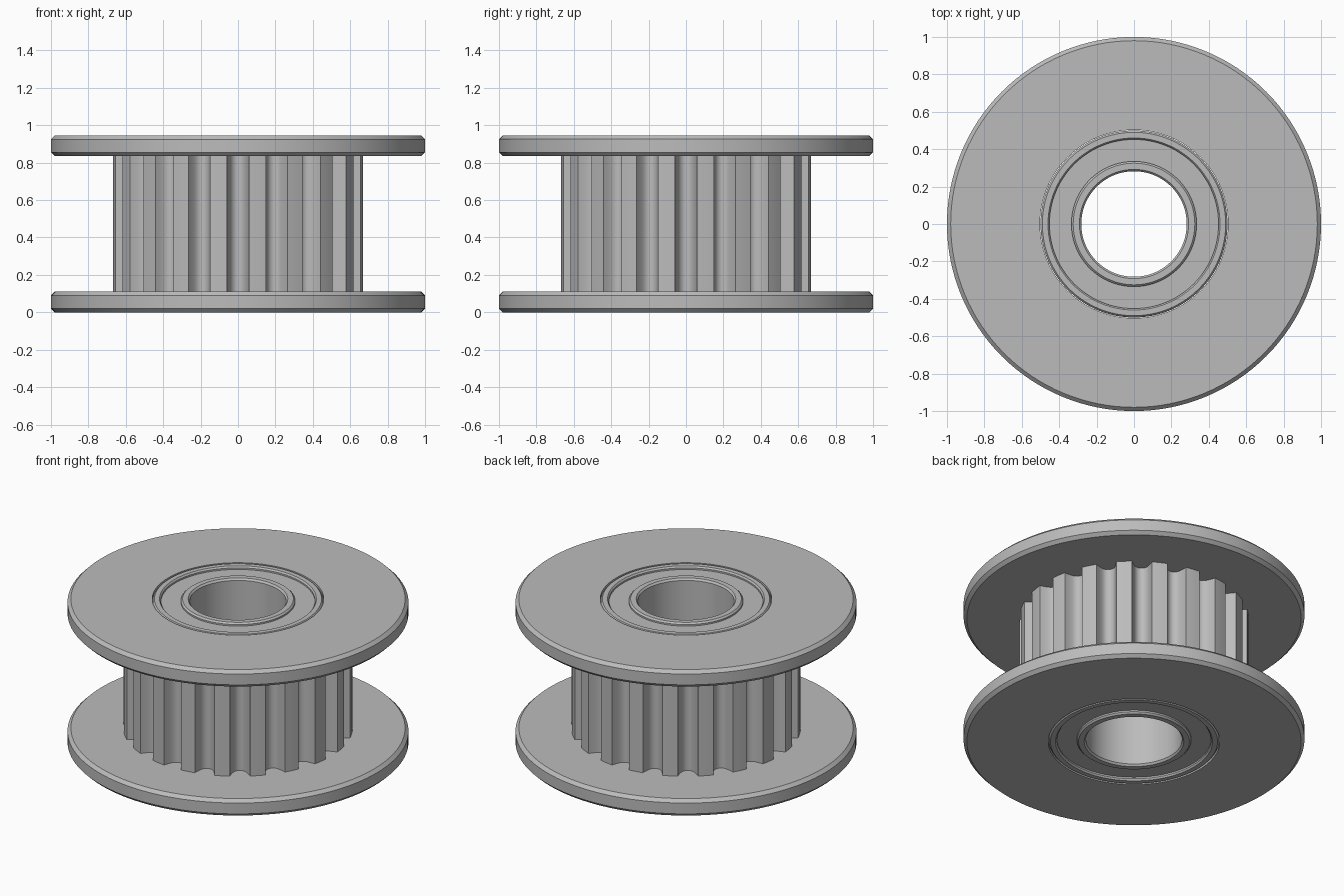
import bpy, bmesh, math

cube = bpy.data.objects.get("Cube")
if cube:
    bpy.data.objects.remove(cube, do_unlink=True)

HEIGHT = 0.945
FLANGE = 0.11
CHAMFER = 0.02
TEETH = 20
SEGMENTS = 128

metal = bpy.data.materials.new("grey metal")
metal.use_nodes = True
grey = (0.5, 0.5, 0.5, 1)
metal.diffuse_color = grey
metal.node_tree.nodes["Principled BSDF"].inputs["Base Color"].default_value = grey


def finish(name, bm):
    bmesh.ops.recalc_face_normals(bm, faces=bm.faces)
    mesh = bpy.data.meshes.new(name)
    bm.to_mesh(mesh)
    bm.free()
    mesh.materials.append(metal)
    obj = bpy.data.objects.new(name, mesh)
    bpy.context.collection.objects.link(obj)
    bpy.ops.object.select_all(action='DESELECT')
    obj.select_set(True)
    bpy.context.view_layer.objects.active = obj
    bpy.ops.object.shade_smooth_by_angle(angle=math.radians(30))
    return obj


def bridge(bm, loops):
    """Join consecutive vertex loops, closing back to the first."""
    for a, b in zip(loops, loops[1:] + loops[:1]):
        n = len(a)
        for i in range(n):
            j = (i + 1) % n
            bm.faces.new((a[i], a[j], b[j], b[i]))


def lathe(name, profile):
    """Spin a closed (radius, height) profile about the z axis."""
    bm = bmesh.new()
    loops = []
    for r, z in profile:
        angles = [math.tau * i / SEGMENTS for i in range(SEGMENTS)]
        loops.append([bm.verts.new((r * math.cos(t), r * math.sin(t), z)) for t in angles])
    bridge(bm, loops)
    return finish(name, bm)


# Two chamfered flanges
for name, z in (("bottom_flange", 0), ("top_flange", HEIGHT - FLANGE)):
    top = z + FLANGE
    lathe(name, [(0.503, z), (1 - CHAMFER, z), (1, z + CHAMFER),
                 (1, top - CHAMFER), (1 - CHAMFER, top), (0.503, top)])

# Toothed hub: rounded belt grooves between narrow lands
groove = [(0.06, 0), (0.056, 0.018), (0.051, 0.035), (0.043, 0.055),
          (0.034, 0.068), (0.018, 0.079), (0, 0.082)]
full_groove = [(-w, d) for w, d in groove] + groove[-2::-1]
RADIUS = 0.672
outline = []
for k in range(TEETH):
    centre = math.tau * k / TEETH
    for w, d in full_groove:
        r = RADIUS - d
        outline.append((r, centre + math.asin(w / RADIUS)))
    edge = math.asin(groove[0][0] / RADIUS)
    land = math.tau / TEETH - 2 * edge
    outline += [(RADIUS, centre + edge + land * f) for f in (0.33, 0.67)]

bm = bmesh.new()
low, high = FLANGE - 0.005, HEIGHT - FLANGE + 0.005
loops = []
for inner, z in ((True, low), (False, low), (False, high), (True, high)):
    loops.append([bm.verts.new(((0.503 if inner else r) * math.cos(t),
                                (0.503 if inner else r) * math.sin(t), z))
                  for r, t in outline])
bridge(bm, loops)
finish("toothed_hub", bm)

# Bearing: chamfered outer and inner races with a recessed shield between
RECESS = 0.02
upper = [(0.5, 0.012), (0.49, 0), (0.46, 0), (0.452, 0.01), (0.452, RECESS),
         (0.335, RECESS), (0.335, 0.01), (0.325, 0), (0.292, 0), (0.282, 0.012)]
profile = [(r, HEIGHT - d) for r, d in upper] + [(r, d) for r, d in reversed(upper)]
lathe("bearing", profile)
